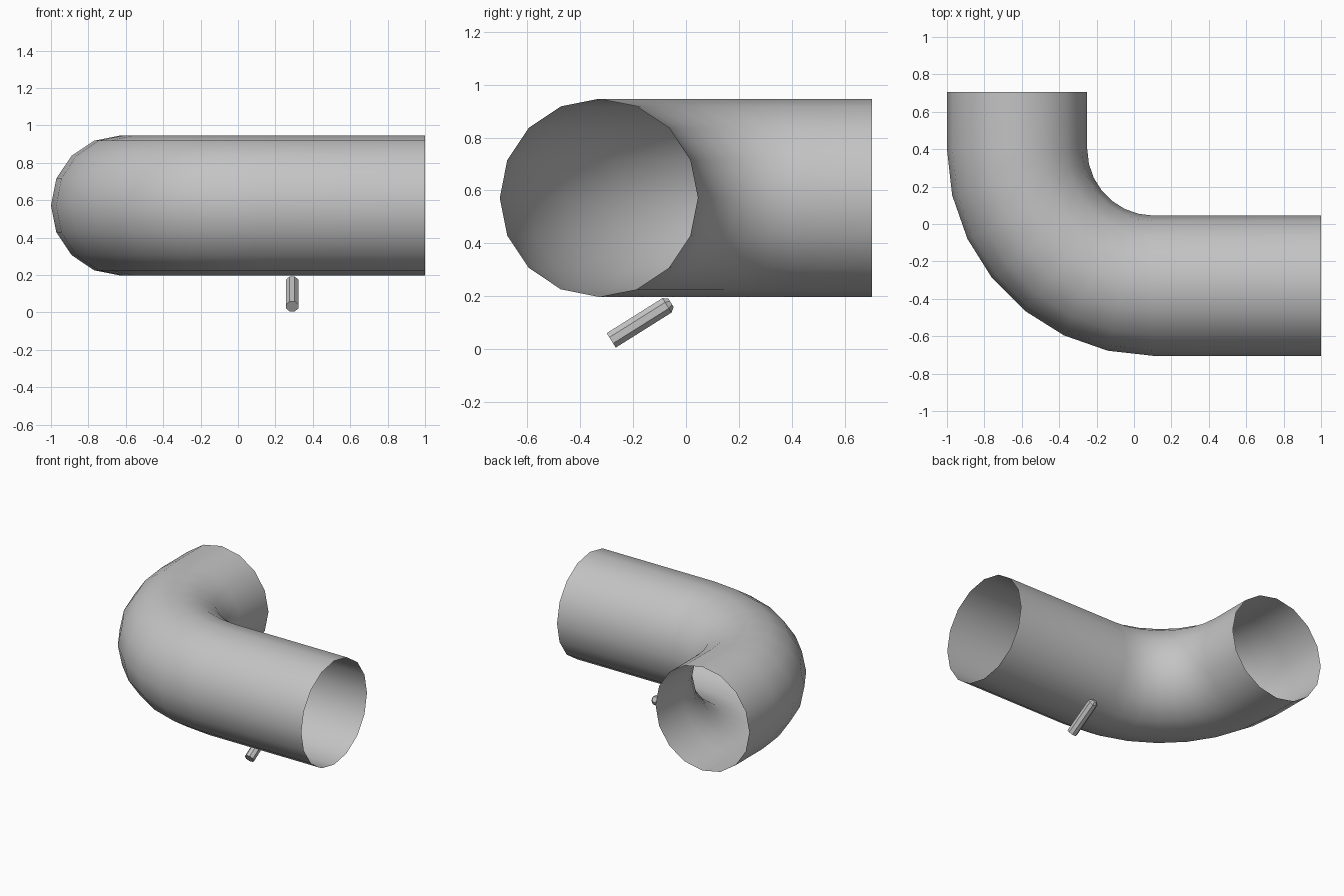
import bpy, math
from math import sin, cos, pi
from mathutils import Vector

cube = bpy.data.objects.get("Cube")
if cube:
    bpy.data.objects.remove(cube, do_unlink=True)

grey = bpy.data.materials.new("pipe grey")
grey.use_nodes = True
colour = (0.55, 0.55, 0.55, 1)
grey.diffuse_color = colour
grey.node_tree.nodes["Principled BSDF"].inputs["Base Color"].default_value = colour


def tube(name, rings, sides, capped, smooth_angle, turn=0.0):
    """Loft rings given as (centre, sideways axis, up axis, radius)."""
    verts, faces = [], []
    for centre, side, up, radius in rings:
        for i in range(sides):
            a = 2 * pi * i / sides + turn
            verts.append(centre + radius * (side * cos(a) + up * sin(a)))
    for r in range(len(rings) - 1):
        for i in range(sides):
            j = (i + 1) % sides
            a, b = r * sides, (r + 1) * sides
            faces.append((a + i, a + j, b + j, b + i))
    if capped:
        faces.append(tuple(reversed(range(sides))))
        last = (len(rings) - 1) * sides
        faces.append(tuple(range(last, last + sides)))
    mesh = bpy.data.meshes.new(name)
    mesh.from_pydata(verts, [], faces)
    mesh.materials.append(grey)
    obj = bpy.data.objects.new(name, mesh)
    bpy.context.collection.objects.link(obj)
    bpy.ops.object.select_all(action="DESELECT")
    obj.select_set(True)
    bpy.context.view_layer.objects.active = obj
    bpy.ops.object.shade_smooth_by_angle(angle=math.radians(smooth_angle))
    return obj


# Large open elbow: straight run, quarter bend, short straight run
UP = Vector((0, 0, 1))
RADIUS, HEIGHT, BEND, STEPS = 0.375, 0.572, 0.73, 7
pivot = Vector((0.105, 0.4, HEIGHT))
elbow = [(Vector((1, pivot.y - BEND, HEIGHT)), Vector((0, -1, 0)), UP, RADIUS)]
for k in range(STEPS + 1):
    a = k / STEPS * pi / 2
    outward = Vector((-sin(a), -cos(a), 0))
    elbow.append((pivot + outward * BEND, outward, UP, RADIUS))
elbow.append((Vector((pivot.x - BEND, 0.705, HEIGHT)), Vector((-1, 0, 0)), UP, RADIUS))
tube("elbow_pipe", elbow, 16, False, 40)

# Small slanted rod under the straight run, with a chamfered upper end
low = Vector((0.29, -0.283, 0.0325))
high = Vector((0.29, -0.072, 0.165))
axis = (high - low).normalized()
side = Vector((1, 0, 0))
across = axis.cross(side)
rod = [(low, side, across, 0.035), (high, side, across, 0.035),
       (high + axis * 0.018, side, across, 0.02)]
tube("small_rod", rod, 8, True, 30, pi / 8)
